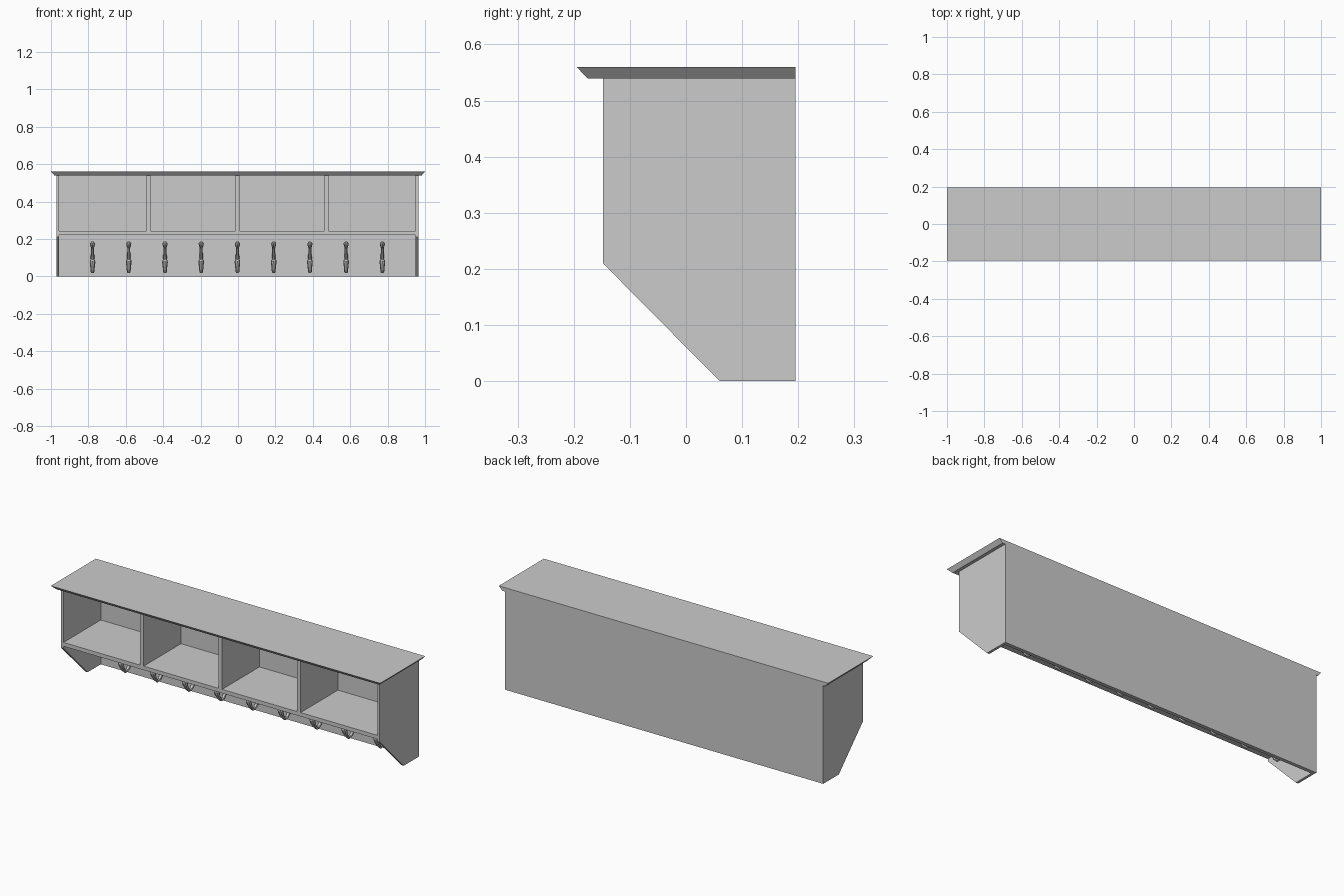
import bpy, bmesh, math
from mathutils import Vector

if "Cube" in bpy.data.objects:
    bpy.data.objects.remove(bpy.data.objects["Cube"])

CX = -0.003           # carcass centre
HALF = 0.967          # carcass half width
FRONT, BACK = -0.148, 0.195
SIDE_T, BOARD_T = 0.014, 0.021


def finish(name, bm):
    bmesh.ops.recalc_face_normals(bm, faces=bm.faces[:])
    me = bpy.data.meshes.new(name)
    bm.to_mesh(me)
    bm.free()
    ob = bpy.data.objects.new(name, me)
    bpy.context.collection.objects.link(ob)
    return ob


def loft(name, rings):
    bm = bmesh.new()
    vs = [[bm.verts.new(p) for p in r] for r in rings]
    n = len(vs[0])
    for a, b in zip(vs, vs[1:]):
        for i in range(n):
            j = (i + 1) % n
            bm.faces.new((a[i], a[j], b[j], b[i]))
    bm.faces.new(vs[0])
    bm.faces.new(vs[-1])
    return finish(name, bm)


def rect(x0, x1, y0, y1, z):
    return [(x0, y0, z), (x1, y0, z), (x1, y1, z), (x0, y1, z)]


def box(name, x0, x1, y0, y1, z0, z1):
    return loft(name, [rect(x0, x1, y0, y1, z0), rect(x0, x1, y0, y1, z1)])


def arm(name, path, sides=8):
    """Tube in the YZ plane; path points are (y, z, half width, half thickness)."""
    pts = [Vector((0, p[0], p[1])) for p in path]
    rings = []
    for i, p in enumerate(pts):
        t = (pts[min(i + 1, len(pts) - 1)] - pts[max(i - 1, 0)]).normalized()
        nrm = Vector((0, -t.z, t.y))
        w, h = path[i][2:]
        rings.append([p + Vector((w * math.cos(a), 0, 0)) + nrm * h * math.sin(a)
                      for a in (math.tau * k / sides for k in range(sides))])
    return loft(name, rings)


# Top board with bevelled front and ends, flush at the back
loft("top_board", [rect(-0.981, 0.981, -0.175, BACK, 0.539),
                   rect(-1, 1, -0.195, BACK, 0.56)])

# Side panels with the slanted lower front corner
profile = [(FRONT, 0.539), (FRONT, 0.21), (0.06, 0), (BACK, 0), (BACK, 0.539)]
for s, label in ((-1, "left"), (1, "right")):
    xs = (CX + s * HALF, CX + s * (HALF - SIDE_T))
    loft(label + "_side_panel", [[(x, y, z) for y, z in profile] for x in xs])

# Back panel, shelf and dividers
inner = HALF - SIDE_T
box("back_panel", CX - inner, CX + inner, BACK - 0.02, BACK, 0, 0.539)
box("shelf", CX - inner, CX + inner, FRONT, BACK - 0.02, 0.222, 0.243)
for i in (-1, 0, 1):
    x = CX + i * 0.4765
    box("divider", x - BOARD_T / 2, x + BOARD_T / 2, FRONT, BACK - 0.02, 0.243, 0.539)

# Coat hook: wall plate, long upper prong, short curled lower prong
plate = box("hook_plate", -0.011, 0.011, 0.168, 0.176, 0.04, 0.15)
upper = arm("hook_upper_prong", [
    (0.172, 0.085, 0.010, 0.007), (0.155, 0.105, 0.010, 0.007),
    (0.130, 0.130, 0.008, 0.006), (0.108, 0.153, 0.008, 0.006),
    (0.098, 0.164, 0.012, 0.010), (0.087, 0.176, 0.014, 0.011),
    (0.080, 0.184, 0.008, 0.007)])
lower = arm("hook_lower_prong", [
    (0.172, 0.070, 0.011, 0.007), (0.165, 0.040, 0.010, 0.007),
    (0.150, 0.025, 0.009, 0.007), (0.132, 0.024, 0.010, 0.007),
    (0.118, 0.038, 0.011, 0.007), (0.106, 0.058, 0.013, 0.009),
    (0.099, 0.073, 0.015, 0.012), (0.093, 0.086, 0.014, 0.011),
    (0.089, 0.094, 0.008, 0.007)])

# Repeat the hook along the rail
for part in (plate, upper, lower):
    for i in range(9):
        ob = part if i == 0 else part.copy()
        if i:
            bpy.context.collection.objects.link(ob)
        ob.location.x = CX + (i - 4) * 0.1937
